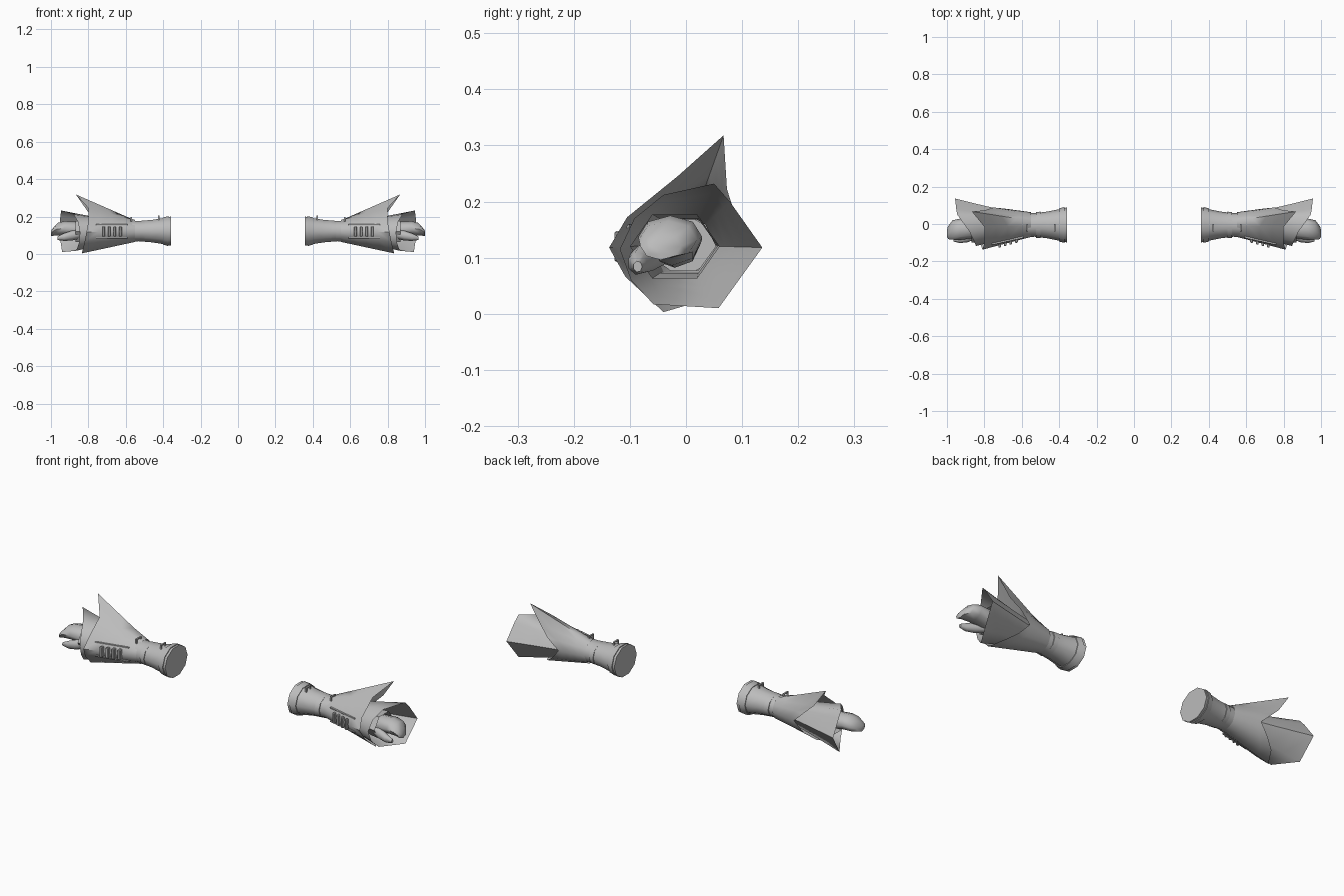
import bpy, bmesh, math
from mathutils import Vector

if "Cube" in bpy.data.objects:
    bpy.data.objects.remove(bpy.data.objects["Cube"])

grey = bpy.data.materials.new("plain_grey")
grey.use_nodes = True
grey.diffuse_color = (0.5, 0.5, 0.5, 1)
grey.node_tree.nodes["Principled BSDF"].inputs["Base Color"].default_value = (0.5, 0.5, 0.5, 1)


def finish(name, bm, angle=50):
    """Turn a bmesh of the left arm into a mirrored pair."""
    bmesh.ops.recalc_face_normals(bm, faces=bm.faces)
    me = bpy.data.meshes.new(name)
    bm.to_mesh(me)
    bm.free()
    me.materials.append(grey)
    ob = bpy.data.objects.new(name, me)
    bpy.context.collection.objects.link(ob)
    bpy.ops.object.select_all(action='DESELECT')
    ob.select_set(True)
    bpy.context.view_layer.objects.active = ob
    bpy.ops.object.shade_smooth_by_angle(angle=math.radians(angle))
    mirror = ob.modifiers.new("Mirror", 'MIRROR')
    mirror.use_mirror_merge = False
    return ob


def loft(name, rings, cap_start=False, cap_end=False, angle=50):
    """Skin closed rings of equal point count."""
    bm = bmesh.new()
    rows = [[bm.verts.new(p) for p in r] for r in rings]
    n = len(rows[0])
    for a, b in zip(rows, rows[1:]):
        for i in range(n):
            j = (i + 1) % n
            bm.faces.new((a[i], a[j], b[j], b[i]))
    if cap_start:
        bm.faces.new(rows[0])
    if cap_end:
        bm.faces.new(rows[-1])
    return finish(name, bm, angle)


def oval(x, cy, cz, ry, rz, n=10, lean=0.0):
    """Oval ring across the arm; lean shifts x with height."""
    pts = []
    for i in range(n):
        a = math.tau * i / n
        pts.append((x + lean * math.sin(a), cy + ry * math.cos(a), cz + rz * math.sin(a)))
    return pts


def flare(name, base_x, ry, rz, rim, bulge=1.0, steps=4):
    """Open cuff that widens from an oval at the wrist to a shaped rim."""
    cy, cz = -0.003, 0.122
    base = []
    for x, y, z in rim:
        a = math.atan2((z - cz) / rz, (y - cy) / ry)
        base.append(Vector((base_x, cy + ry * math.cos(a), cz + rz * math.sin(a))))
    rings = []
    for s in range(steps + 1):
        t = s / steps
        ring = []
        for b, r in zip(base, rim):
            p = b.lerp(Vector(r), t)
            w = t ** bulge
            p.y = b.y + (r[1] - b.y) * w
            p.z = b.z + (r[2] - b.z) * w
            ring.append(p)
        rings.append(ring)
    return loft(name, rings, angle=55)


# Forearm, closed at the inner end
C = (-0.005, 0.122)
arm = [(0.358, 0.094, 0.082), (0.40, 0.084, 0.073), (0.46, 0.072, 0.063),
       (0.53, 0.063, 0.057), (0.60, 0.065, 0.058)]
loft("forearm", [oval(x, *C, a, b) for x, a, b in arm], cap_start=True)

# Inner sleeve around the hand
sleeve = [(0.56, -0.005, 0.122, 0.06, 0.054), (0.72, -0.012, 0.121, 0.068, 0.056),
          (0.87, -0.02, 0.12, 0.08, 0.066)]
loft("inner_sleeve", [oval(*s, n=6) for s in sleeve])

# Wide back cuff
back_rim = [(0.957, 0.136, 0.118), (0.95, 0.078, 0.20), (0.945, 0.050, 0.232),
            (0.88, -0.04, 0.212), (0.855, -0.092, 0.17), (0.845, -0.118, 0.115),
            (0.85, -0.098, 0.06), (0.865, -0.058, 0.017), (0.94, 0.058, 0.010)]
flare("back_cuff", 0.58, 0.056, 0.05, back_rim, bulge=1.15)

# Front cuff with the tall point and the notch behind
front_rim = [(0.69, 0.082, 0.118), (0.75, 0.088, 0.175), (0.80, 0.073, 0.222),
             (0.867, 0.067, 0.318), (0.80, -0.015, 0.245), (0.80, -0.105, 0.172),
             (0.81, -0.137, 0.118), (0.82, -0.108, 0.066), (0.835, -0.04, 0.003),
             (0.79, 0.035, 0.025), (0.74, 0.068, 0.062)]
flare("front_cuff", 0.55, 0.066, 0.060, front_rim)

# Straps round the wrist
for name, x0, x1, a0, a1 in (("inner_strap", 0.372, 0.402, 0.096, 0.088),
                             ("wrist_strap", 0.50, 0.525, 0.071, 0.069)):
    loft(name, [oval(x0, *C, a0 - 0.008, a0 - 0.020),
                oval(x0, *C, a0, a0 - 0.012),
                oval(x1, *C, a1, a1 - 0.012),
                oval(x1, *C, a1 - 0.008, a1 - 0.020)], angle=45)


def box(bm, centre, size, slant=0.0):
    verts = bmesh.ops.create_cube(bm, size=1)["verts"]
    for v in verts:
        v.co = Vector(v.co[i] * size[i] for i in range(3)) + Vector(centre)
        v.co.y -= slant * (v.co.x - centre[0])


# Row of lacing bars on the front
bm = bmesh.new()
for i in range(4):
    x = 0.628 + 0.03 * i
    y = -0.066 - 0.28 * (x - 0.55) - 0.003
    box(bm, (x, y, 0.120), (0.014, 0.020, 0.055), 0.28)
bmesh.ops.bevel(bm, geom=[e for e in bm.edges], offset=0.003, segments=1, affect='EDGES')
finish("lacing_bars", bm, 30)

# Thin edging strips above and below the lacing
bm = bmesh.new()
for z in (0.086, 0.156):
    box(bm, (0.675, -0.088, z), (0.17, 0.010, 0.006), 0.22)
finish("lacing_edges", bm, 30)

# Small loops standing on the straps
bm = bmesh.new()
for x, y, top in ((0.425, -0.02, 0.192), (0.57, -0.02, 0.184)):
    for k in (-1, 1):
        box(bm, (x, y + 0.016 * k, top), (0.008, 0.006, 0.022))
    box(bm, (x, y, top + 0.010), (0.008, 0.038, 0.006))
finish("strap_loops", bm, 30)

# Mitten of curled fingers
palm = [(0.78, -0.02, 0.122, 0.045, 0.040, 0.0), (0.87, -0.025, 0.130, 0.053, 0.044, 0.0),
        (0.93, -0.028, 0.137, 0.057, 0.038, 0.0), (0.97, -0.032, 0.132, 0.052, 0.034, -0.006),
        (0.992, -0.045, 0.120, 0.036, 0.024, -0.008), (1.0, -0.055, 0.114, 0.014, 0.010, 0.0)]
loft("hand", [oval(x, y, z, a, b, 8, l) for x, y, z, a, b, l in palm], True, True, 60)

# Thumb reaching forward below the fingers
thumb = [(0.84, -0.055, 0.108, 0.026, 0.026), (0.89, -0.075, 0.098, 0.025, 0.027),
         (0.93, -0.086, 0.090, 0.018, 0.021), (0.965, -0.086, 0.084, 0.008, 0.010)]
loft("thumb", [oval(*t, n=7) for t in thumb], True, True, 60)
